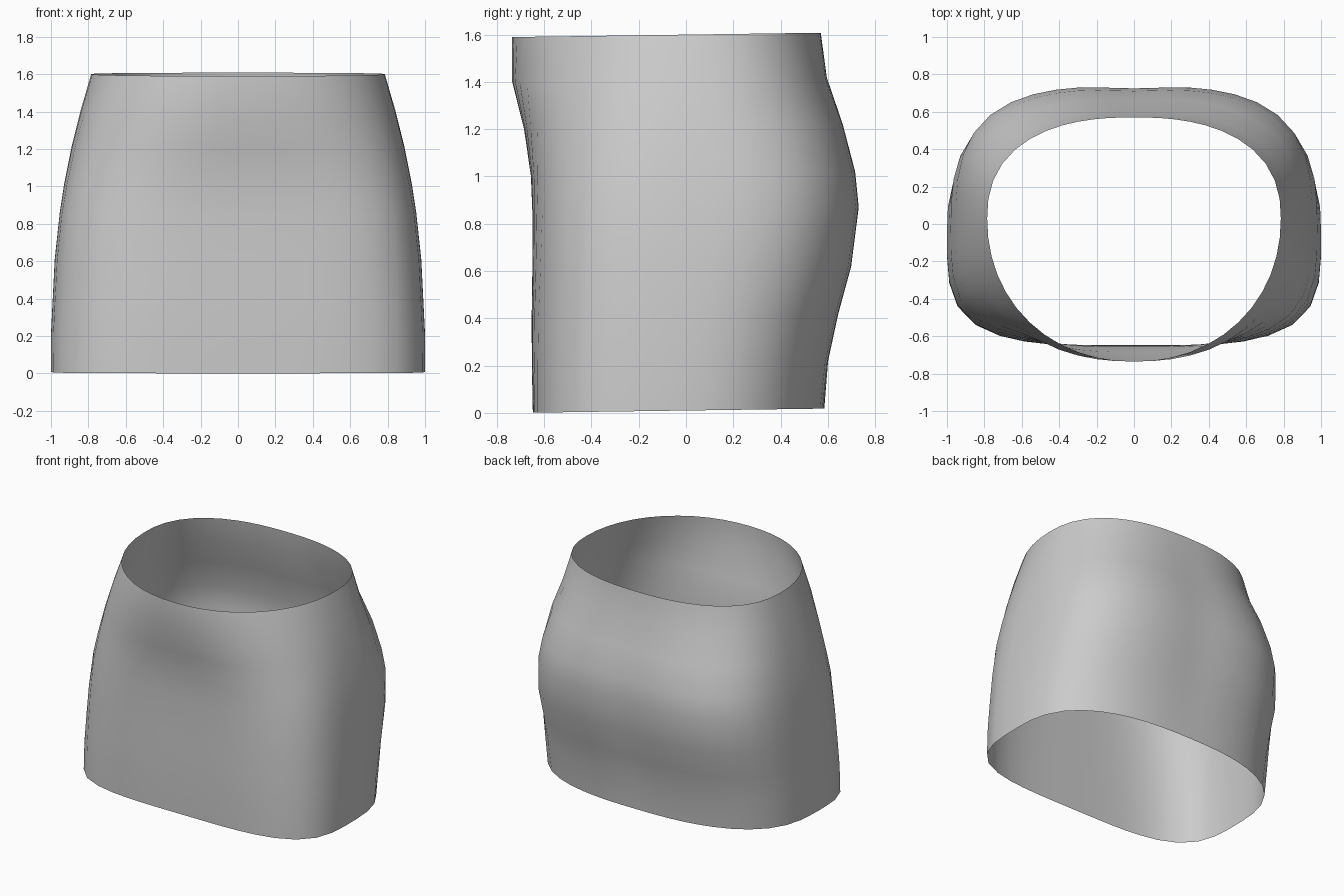
import bpy, bmesh, math

cube = bpy.data.objects.get("Cube")
if cube:
    bpy.data.objects.remove(cube, do_unlink=True)

SEGMENTS = 48
HEIGHT = 1.59

# Rings from hem to waist:
# height, half width, front depth, back depth, front squareness, back squareness
RINGS = [
    (0.0, 1.0, 0.648, 0.585, 3.8, 2.6),
    (0.2, 1.0, 0.652, 0.605, 3.7, 2.7),
    (0.4, 0.99, 0.653, 0.65, 3.6, 2.8),
    (0.6, 0.98, 0.65, 0.705, 3.5, 3.0),
    (0.85, 0.953, 0.65, 0.737, 3.4, 3.1),
    (1.0, 0.93, 0.656, 0.722, 3.1, 3.0),
    (1.2, 0.89, 0.685, 0.67, 2.7, 2.8),
    (1.4, 0.84, 0.735, 0.60, 2.3, 2.5),
    (HEIGHT, 0.785, 0.735, 0.57, 2.1, 2.4),
]


def ring_point(ring, angle):
    """Point on a rounded-square cross-section, with its own front and back."""
    z, width, front, back, front_n, back_n = ring
    mid = -0.05 + 0.08 * z / HEIGHT
    c, s = math.cos(angle), math.sin(angle)
    depth, n = (back - mid, back_n) if s > 0 else (front + mid, front_n)
    r = (abs(c / width) ** n + abs(s / depth) ** n) ** (-1 / n)
    x, y = r * c, mid + r * s
    # Soft hollow down the middle of the back
    if s > 0:
        y -= 0.012 * math.sin(math.pi * z / HEIGHT) * math.exp(-(x / 0.2) ** 2)
    # Hem and waist both rise slightly toward the back
    return x, y, z + 0.01 + 0.014 * y


# Skirt shell: open at the waist and the hem
bm = bmesh.new()
loops = [[bm.verts.new(ring_point(ring, math.tau * i / SEGMENTS))
          for i in range(SEGMENTS)] for ring in RINGS]
for low, high in zip(loops, loops[1:]):
    for i in range(SEGMENTS):
        j = (i + 1) % SEGMENTS
        bm.faces.new((low[i], low[j], high[j], high[i])).smooth = True

mesh = bpy.data.meshes.new("skirt")
bm.to_mesh(mesh)
bm.free()
skirt = bpy.data.objects.new("skirt", mesh)
bpy.context.collection.objects.link(skirt)

# Plain grey cloth
cloth = bpy.data.materials.new("grey cloth")
cloth.use_nodes = True
grey = (0.6, 0.6, 0.6, 1.0)
cloth.diffuse_color = grey
cloth.node_tree.nodes["Principled BSDF"].inputs["Base Color"].default_value = grey
mesh.materials.append(cloth)
